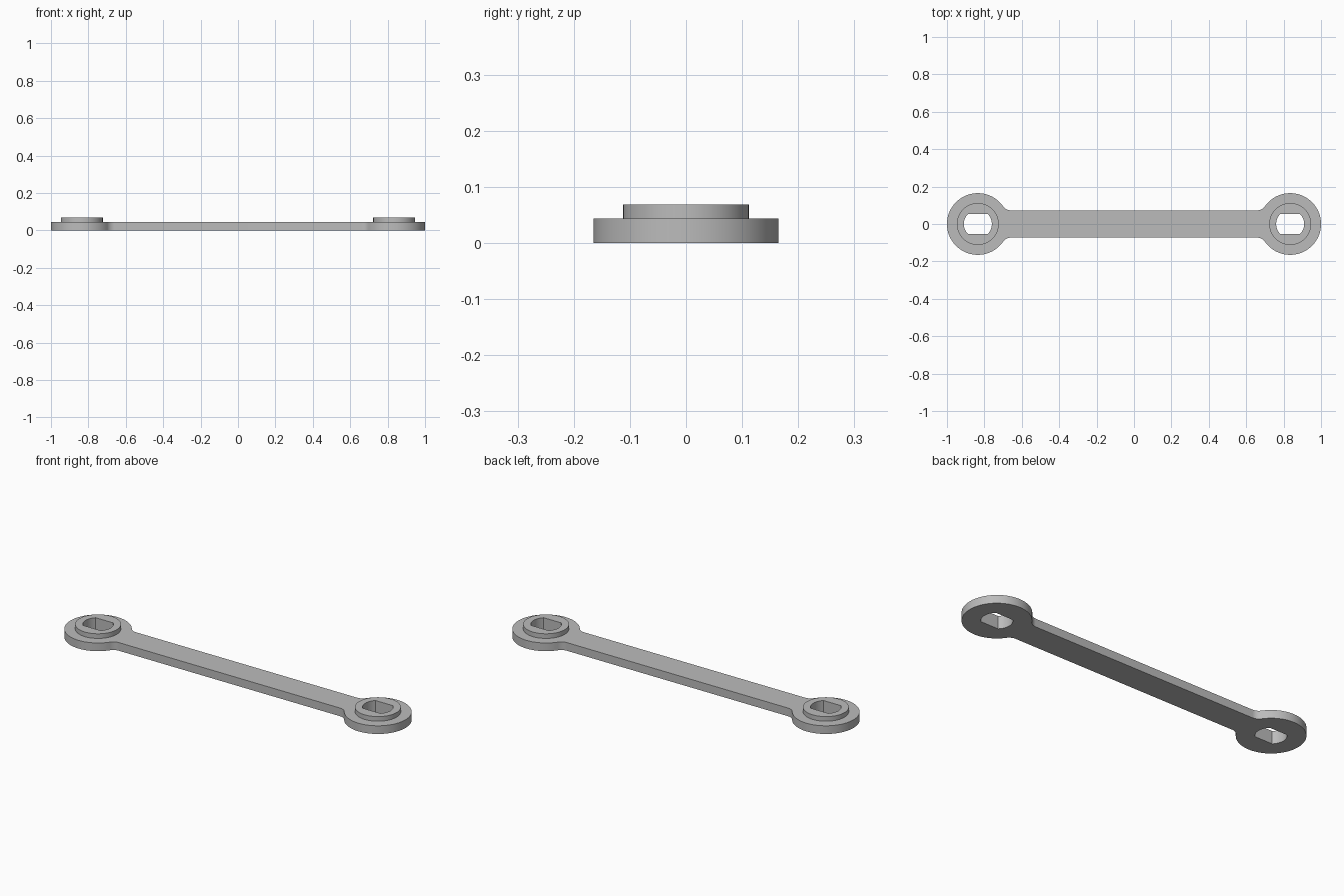
import bpy
import bmesh
from math import sin, cos, pi, sqrt, asin, atan2

cube = bpy.data.objects.get("Cube")
if cube:
    bpy.data.objects.remove(cube, do_unlink=True)

END_X, END_R = 0.835, 0.165      # round ends
BAR_HALF, BAR_TOP = 0.073, 0.044
COLLAR_R, COLLAR_TOP = 0.112, 0.069
HOLE_R, HOLE_HALF = 0.075, 0.054
FILLET = 0.048

grey = bpy.data.materials.new("plain grey")
grey.use_nodes = True
colour = (0.5, 0.5, 0.5, 1)
grey.diffuse_color = colour
grey.node_tree.nodes["Principled BSDF"].inputs["Base Color"].default_value = colour


def arc(cx, cy, r, a0, a1, n):
    return [(cx + r * cos(a0 + (a1 - a0) * i / n),
             cy + r * sin(a0 + (a1 - a0) * i / n)) for i in range(n + 1)]


def prism(name, points, z0, z1):
    """Extrude a counter-clockwise outline from z0 to z1."""
    bm = bmesh.new()
    face = bm.faces.new([bm.verts.new((x, y, z0)) for x, y in points])
    new = bmesh.ops.extrude_face_region(bm, geom=[face])["geom"]
    verts = [v for v in new if isinstance(v, bmesh.types.BMVert)]
    bmesh.ops.translate(bm, verts=verts, vec=(0, 0, z1 - z0))
    bmesh.ops.recalc_face_normals(bm, faces=bm.faces)
    mesh = bpy.data.meshes.new(name)
    bm.to_mesh(mesh)
    bm.free()
    mesh.materials.append(grey)
    obj = bpy.data.objects.new(name, mesh)
    bpy.context.collection.objects.link(obj)
    return obj


def combine(target, tool, operation):
    mod = target.modifiers.new(operation.lower(), 'BOOLEAN')
    mod.operation, mod.solver, mod.object = operation, 'EXACT', tool
    bpy.context.view_layer.objects.active = target
    bpy.ops.object.modifier_apply(modifier=mod.name)
    bpy.data.objects.remove(tool, do_unlink=True)


# Link bar outline: a round end with tangent fillets, then turned half way round
rise = BAR_HALF + FILLET
run = sqrt((END_R + FILLET) ** 2 - rise ** 2)
join = atan2(rise, -run)
half = arc(END_X - run, -rise, FILLET, pi / 2, pi - join, 10)
half += arc(END_X, 0, END_R, -join, join, 72)[1:]
half += arc(END_X - run, rise, FILLET, join - pi, -pi / 2, 10)[1:]
outline = half + [(-x, -y) for x, y in half]
link = prism("link_bar", outline, 0, BAR_TOP)

# Raised collars, and holes with flat front and back sides through both ends
flat = asin(HOLE_HALF / HOLE_R)
for side in (-1, 1):
    x = side * END_X
    collar = prism("collar", arc(x, 0, COLLAR_R, 0, 2 * pi, 72)[:-1],
                   BAR_TOP / 2, COLLAR_TOP)
    combine(link, collar, 'UNION')
    slot = (arc(x, 0, HOLE_R, -flat, flat, 16)
            + arc(x, 0, HOLE_R, pi - flat, pi + flat, 16))
    cutter = prism("hole_cutter", slot, -0.05, 0.15)
    cutter.hide_render = True
    combine(link, cutter, 'DIFFERENCE')

bpy.ops.object.select_all(action='DESELECT')
link.select_set(True)
bpy.context.view_layer.objects.active = link
bpy.ops.object.shade_smooth_by_angle(angle=pi / 6)
